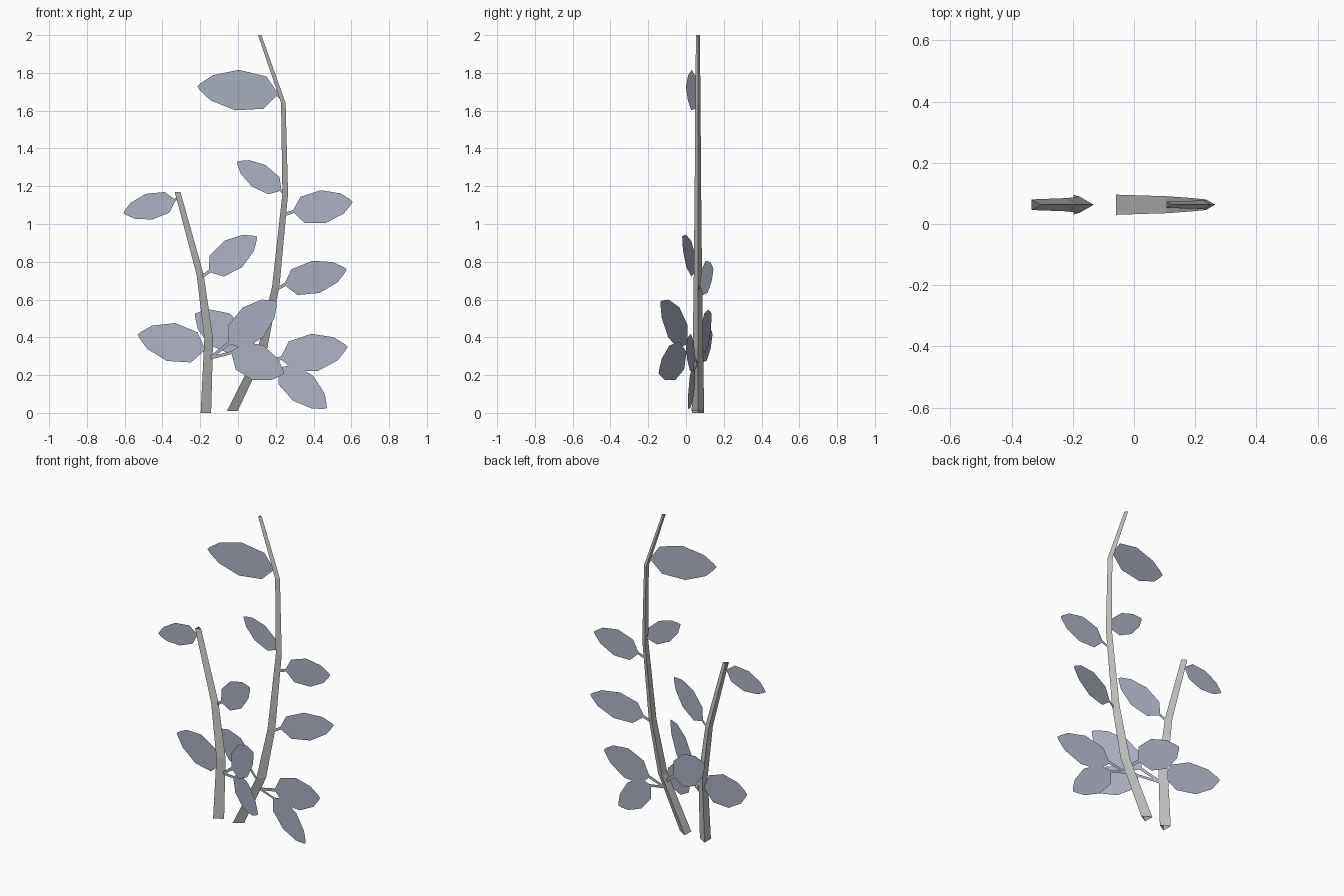
import bpy, bmesh
from mathutils import Vector

if "Cube" in bpy.data.objects:
    bpy.data.objects.remove(bpy.data.objects["Cube"])

STEM_Y = 0.063


def material(name, rgb):
    m = bpy.data.materials.new(name)
    m.diffuse_color = (*rgb, 1)
    m.use_nodes = True
    m.node_tree.nodes["Principled BSDF"].inputs["Base Color"].default_value = m.diffuse_color
    return m


def finish(bm, name, mat):
    me = bpy.data.meshes.new(name)
    bm.to_mesh(me)
    bm.free()
    me.materials.append(mat)
    bpy.context.collection.objects.link(bpy.data.objects.new(name, me))


stem_grey = material("stem grey", (0.54, 0.54, 0.53))
leaf_blue = material("leaf blue grey", (0.42, 0.45, 0.55))


# Three-sided tapering stem with open ends; path of (x, z, radius)
def stem(name, path):
    bm = bmesh.new()
    rings = []
    for x, z, r in path:
        tri = [(0.75, 0), (-0.75, 0.866), (-0.75, -0.866)]
        rings.append([bm.verts.new((x + a * r, STEM_Y + b * r, z)) for a, b in tri])
    for lo, hi in zip(rings, rings[1:]):
        for i in range(3):
            j = (i + 1) % 3
            bm.faces.new((lo[i], lo[j], hi[j], hi[i]))
    finish(bm, name, stem_grey)


# Half outline of a blade: (fraction along, fraction of half width)
HALF = [(0, 0.1), (0.15, 0.8), (0.5, 1), (0.82, 0.62), (0.96, 0.18)]


# Flat leaf in an upright plane: stalk from the stem, then a pointed blade
def leaf(name, attach, base, tip, tip_y, width):
    slope = (tip_y - STEM_Y) / (tip[0] - attach[0])
    stretch = (1 + slope * slope) ** 0.5

    def plane(p):                      # front-view point to in-plane point
        return Vector(((p[0] - attach[0]) * stretch, p[1]))

    bm = bmesh.new()

    def vert(p):                       # in-plane point to space
        x = p.x / stretch
        return bm.verts.new((attach[0] + x, STEM_Y + slope * x, p.y))

    a, b, t = plane(attach), plane(base), plane(tip)
    axis = t - b
    side = Vector((-axis.y, axis.x)).normalized() * width / 2
    upper = [vert(b + axis * u + side * s) for u, s in HALF]
    lower = [vert(b + axis * u - side * s) for u, s in HALF]
    end = vert(t)
    for i in range(len(HALF) - 1):
        bm.faces.new((lower[i], lower[i + 1], upper[i + 1], upper[i]))
    bm.faces.new((lower[-1], end, upper[-1]))
    run = b - a
    off = Vector((-run.y, run.x)).normalized() * 0.008
    bm.faces.new((vert(a - off), lower[0], upper[0], vert(a + off)))
    finish(bm, name, leaf_blue)


stem("tall_stem", [(-0.03, 0.01, 0.038), (0.13, 0.34, 0.032), (0.20, 0.67, 0.026),
                   (0.25, 1.16, 0.02), (0.24, 1.64, 0.016), (0.115, 2.0, 0.012)])
stem("short_stem", [(-0.17, 0.0, 0.037), (-0.155, 0.39, 0.031),
                    (-0.20, 0.73, 0.025), (-0.32, 1.17, 0.02)])

# Leaves: stem joint, blade start, tip (x, z), tip depth, blade width
LEAVES = [
    ((0.235, 1.66), (0.205, 1.69), (-0.216, 1.728), 0.0, 0.215),
    ((0.243, 1.165), (0.225, 1.18), (-0.005, 1.33), STEM_Y, 0.135),
    ((0.25, 1.05), (0.295, 1.067), (0.607, 1.118), STEM_Y, 0.175),
    ((0.195, 0.65), (0.25, 0.68), (0.575, 0.76), 0.145, 0.175),
    ((0.11, 0.26), (0.23, 0.29), (0.58, 0.35), 0.0, 0.20),
    ((0.11, 0.26), (0.22, 0.235), (0.47, 0.025), 0.01, 0.17),
    ((0.11, 0.29), (0.03, 0.36), (-0.227, 0.525), 0.135, 0.20),
    ((-0.15, 0.30), (-0.18, 0.335), (-0.53, 0.415), 0.14, 0.205),
    ((-0.32, 1.14), (-0.335, 1.125), (-0.607, 1.058), STEM_Y, 0.14),
    ((-0.20, 0.715), (-0.15, 0.75), (0.10, 0.933), -0.02, 0.17),
    ((-0.15, 0.29), (-0.045, 0.37), (0.205, 0.59), -0.135, 0.20),
    ((-0.15, 0.29), (-0.03, 0.32), (0.243, 0.21), -0.145, 0.195),
]
for i, args in enumerate(LEAVES):
    leaf(f"leaf_{i + 1}", *args)
